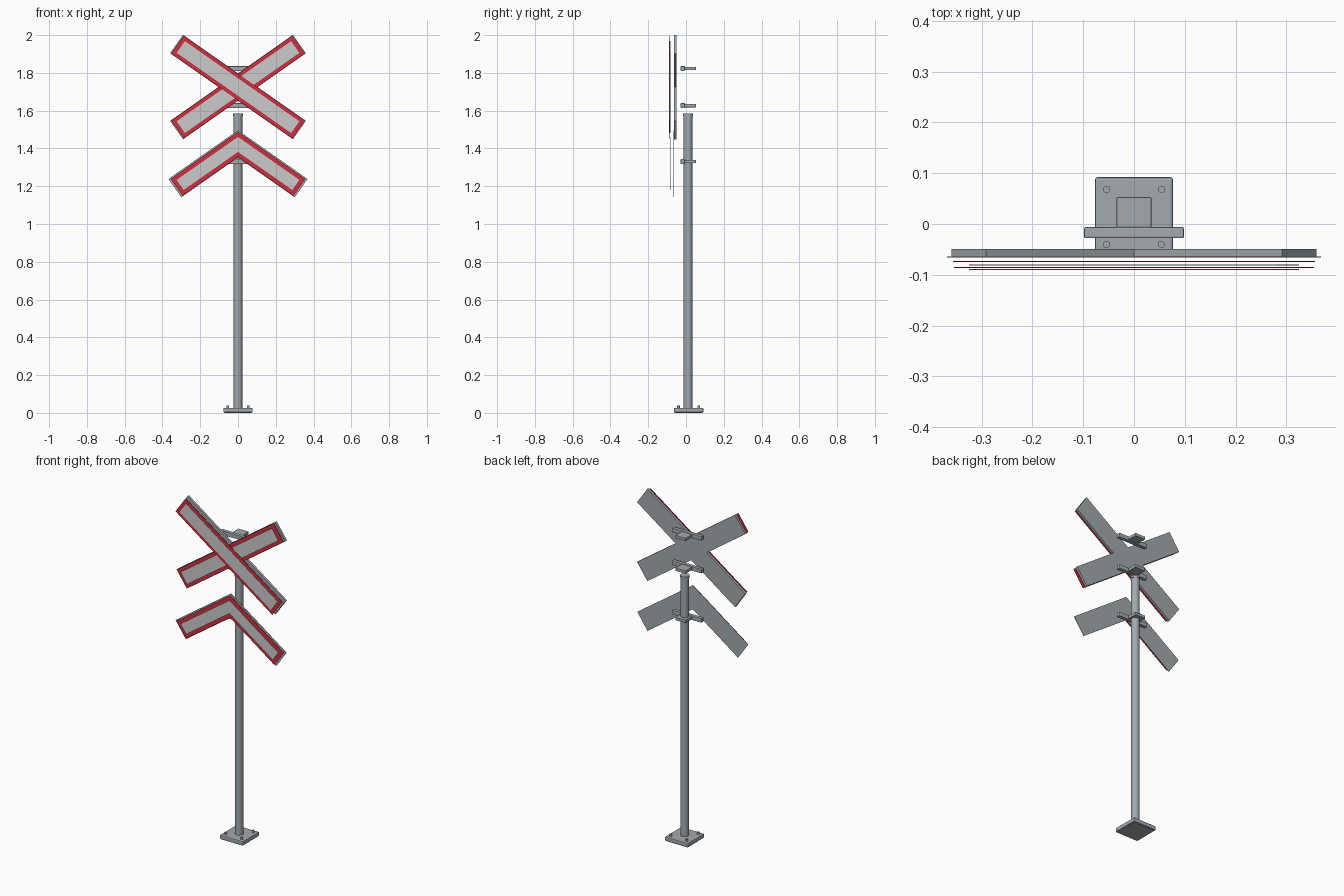
import bpy, bmesh
from math import radians, sin, cos
from mathutils import Matrix, Vector

if "Cube" in bpy.data.objects:
    bpy.data.objects.remove(bpy.data.objects["Cube"])


def material(name, rgb):
    m = bpy.data.materials.new(name)
    m.diffuse_color = (*rgb, 1)
    m.use_nodes = True
    m.node_tree.nodes["Principled BSDF"].inputs["Base Color"].default_value = m.diffuse_color
    return m


STEEL = material("steel", (0.36, 0.40, 0.42))
RED = material("sign_red", (0.62, 0.03, 0.05))
PALE = material("sign_pale", (0.55, 0.55, 0.55))
TILT = radians(35)
POST_Y = 0.011


def finish(bm, name, mat):
    bmesh.ops.recalc_face_normals(bm, faces=bm.faces)
    me = bpy.data.meshes.new(name)
    bm.to_mesh(me)
    bm.free()
    me.materials.append(mat)
    ob = bpy.data.objects.new(name, me)
    bpy.context.collection.objects.link(ob)
    return ob


def box(name, lo, hi, bevel=0.0, mat=STEEL):
    lo, hi = Vector(lo), Vector(hi)
    bm = bmesh.new()
    bmesh.ops.create_cube(bm, size=1, matrix=Matrix.Translation((lo + hi) / 2)
                          @ Matrix.Diagonal((*(hi - lo), 1)))
    if bevel:
        bmesh.ops.bevel(bm, geom=bm.edges[:], offset=bevel, segments=2,
                        profile=0.5, affect='EDGES')
    return finish(bm, name, mat)


def cylinder(name, x, y, z0, z1, r, sides):
    bm = bmesh.new()
    bmesh.ops.create_cone(bm, cap_ends=True, segments=sides, radius1=r, radius2=r,
                          depth=z1 - z0, matrix=Matrix.Translation((x, y, (z0 + z1) / 2)))
    for f in bm.faces:
        f.smooth = len(f.verts) == 4
    for e in bm.edges:
        e.smooth = all(f.smooth for f in e.link_faces)
    return finish(bm, name, STEEL)


def panel(name, outline, y0, y1, mat):
    """Extrude an x-z outline from y0 to y1."""
    bm = bmesh.new()
    face = bm.faces.new([bm.verts.new((x, y0, z)) for x, z in outline])
    new = bmesh.ops.extrude_face_region(bm, geom=[face])["geom"]
    bmesh.ops.translate(bm, vec=(0, y1 - y0, 0),
                        verts=[v for v in new if isinstance(v, bmesh.types.BMVert)])
    return finish(bm, name, mat)


def plank(half_len, half_w, sign):
    """Outline of one tilted arm of the cross."""
    a, cz = TILT * sign, 1.725
    return [(u * cos(a) - v * sin(a), cz + u * sin(a) + v * cos(a))
            for u, v in ((-half_len, -half_w), (half_len, -half_w),
                         (half_len, half_w), (-half_len, half_w))]


def chevron(apex, x_max, width):
    """Outline of the inverted V."""
    z = apex - x_max * sin(TILT) / cos(TILT)
    x_low, z_low = x_max - width * sin(TILT), z - width * cos(TILT)
    return [(0, apex), (x_max, z), (x_low, z_low), (0, apex - width / cos(TILT)),
            (-x_low, z_low), (-x_max, z)]


# Base plate, anchor bolts, post and cap
box("base_plate", (-0.077, -0.064, 0.002), (0.077, 0.092, 0.027), 0.005)
box("base_underside", (-0.072, -0.059, 0), (0.072, 0.087, 0.004))
for sx in (-1, 1):
    for sy in (-1, 1):
        cylinder("anchor_bolt", sx * 0.054, 0.014 + sy * 0.054, 0.02, 0.04, 0.007, 12)
cylinder("post", 0, POST_Y, 0.02, 1.58, 0.023, 32)
cylinder("post_cap", 0, POST_Y, 1.573, 1.586, 0.026, 32)

# Clamps: crossbar plus block behind it
for z in (1.331, 1.627, 1.823):
    box("clamp_bar", (-0.098, -0.028, z - 0.013), (0.098, -0.006, z + 0.013), 0.003)
    box("clamp_block", (-0.034, -0.012, z - 0.009), (0.034, 0.053, z + 0.009), 0.002)

# Crossed arms: backing plank, red sheet, pale inset
for sign, y_red, y_pale in ((1, -0.074, -0.081), (-1, -0.0855, -0.0895)):
    panel("arm_backing", plank(0.397, 0.0595, sign), -0.049, -0.064, STEEL)
    panel("arm_red_sheet", plank(0.392, 0.058, sign), y_red + 0.001, y_red - 0.001, RED)
    panel("arm_pale_inset", plank(0.37, 0.038, sign), y_pale + 0.001, y_pale - 0.001, PALE)

# Chevron below
panel("chevron_backing", chevron(1.496, 0.368, 0.118), -0.064, -0.066, STEEL)
panel("chevron_red_sheet", chevron(1.488, 0.356, 0.109), -0.073, -0.075, RED)
panel("chevron_pale_inset", chevron(1.461, 0.325, 0.065), -0.080, -0.082, PALE)
